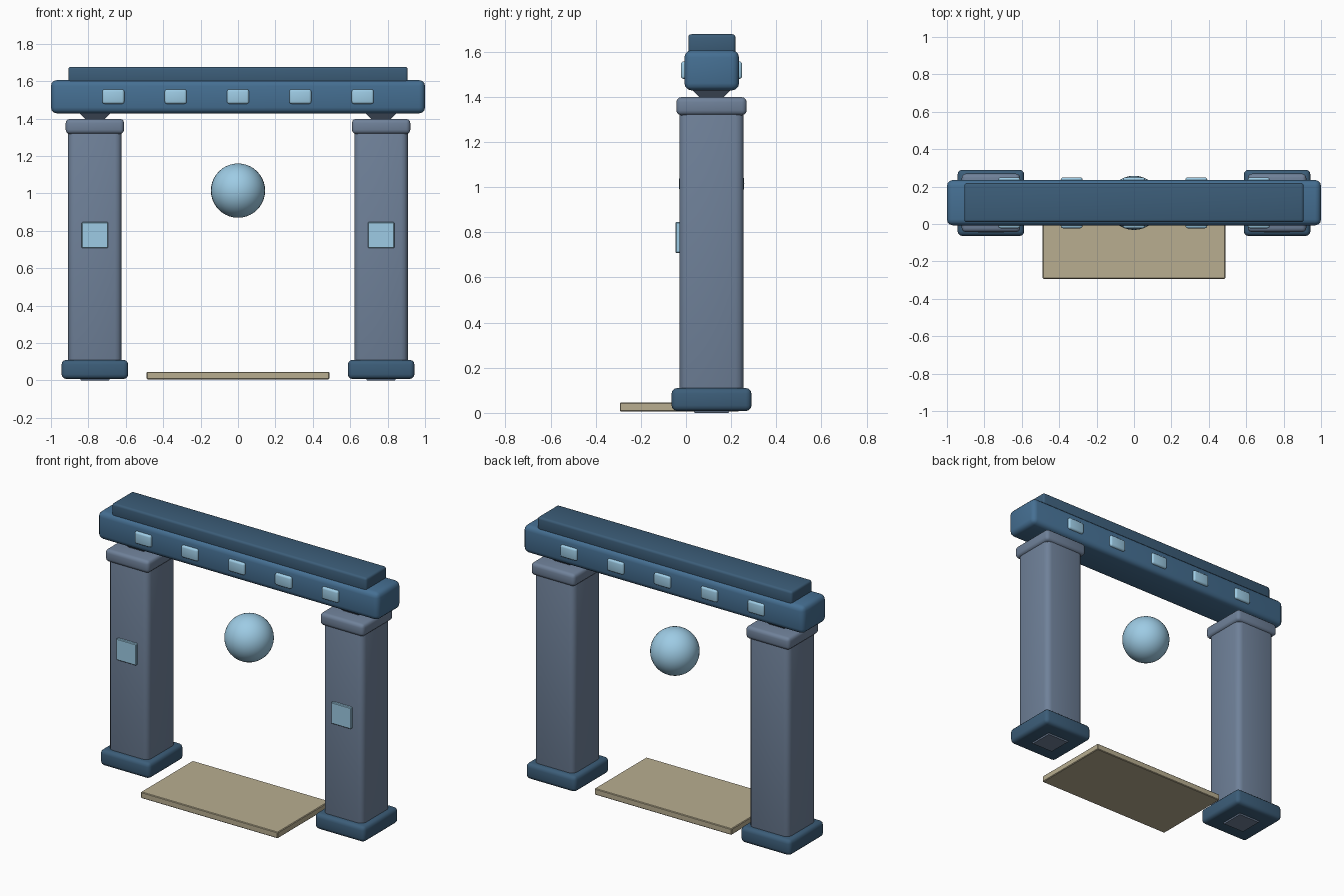
import bpy, bmesh, math

if "Cube" in bpy.data.objects:
    bpy.data.objects.remove(bpy.data.objects["Cube"])

CY = 0.113  # depth centre line of the gate


def material(name, rgb):
    m = bpy.data.materials.new(name)
    m.diffuse_color = (*rgb, 1)
    m.use_nodes = True
    m.node_tree.nodes["Principled BSDF"].inputs["Base Color"].default_value = m.diffuse_color
    return m


NAVY = material("navy", (0.045, 0.11, 0.19))
BLUE = material("blue", (0.06, 0.16, 0.29))
SLATE = material("slate", (0.16, 0.22, 0.32))
GLOW = material("light_blue", (0.34, 0.60, 0.78))
SAND = material("sand", (0.48, 0.42, 0.28))


def finish(name, bm, mat):
    bmesh.ops.recalc_face_normals(bm, faces=bm.faces)
    me = bpy.data.meshes.new(name)
    bm.to_mesh(me)
    bm.free()
    me.materials.append(mat)
    ob = bpy.data.objects.new(name, me)
    bpy.context.collection.objects.link(ob)
    bpy.context.view_layer.objects.active = ob
    bpy.ops.object.select_all(action='DESELECT')
    ob.select_set(True)
    bpy.ops.object.shade_smooth_by_angle(angle=math.radians(35))
    return ob


def block(name, x, y, z, mat, bevel=0.0, segments=3):
    """Rounded box from (min, max) ranges."""
    bm = bmesh.new()
    bmesh.ops.create_cube(bm, size=1)
    for v in bm.verts:
        for i, (a, b) in enumerate((x, y, z)):
            v.co[i] = a if v.co[i] < 0 else b
    if bevel:
        bmesh.ops.bevel(bm, geom=bm.edges[:], offset=bevel, segments=segments,
                        profile=0.5, affect='EDGES')
    return finish(name, bm, mat)


def centred(c, size):
    return (c - size / 2, c + size / 2)


def frustum(name, x, z0, z1, half0, half1, mat):
    """Square tapered block."""
    bm = bmesh.new()
    bmesh.ops.create_cube(bm, size=2)
    for v in bm.verts:
        low = v.co.z < 0
        h = half0 if low else half1
        v.co = (x + v.co.x * h, CY + v.co.y * h, z0 if low else z1)
    return finish(name, bm, mat)


# Two pillars with base, capital, bearing and front panel
for side, s in (("left", -1), ("right", 1)):
    x = 0.765 * s
    block(side + "_base", centred(x, 0.356), centred(CY, 0.354), (0.008, 0.11), NAVY, 0.025)
    frustum(side + "_foot", x, 0.0, 0.05, 0.075, 0.1, SLATE)
    block(side + "_pillar", centred(x, 0.286), centred(CY, 0.285), (0.05, 1.37), SLATE, 0.036)
    block(side + "_capital", centred(x, 0.312), centred(CY, 0.312), (1.318, 1.398), SLATE, 0.022)
    frustum(side + "_bearing", x, 1.39, 1.45, 0.045, 0.105, SLATE)
    block(side + "_panel", centred(x, 0.142), (-0.046, 0.0), (0.708, 0.846), GLOW, 0.004, 1)

# Lintel and top slab
block("lintel", (-1, 1), (-0.007, 0.235), (1.428, 1.606), BLUE, 0.032)
block("top_slab", (-0.907, 0.907), (0.01, 0.219), (1.59, 1.677), NAVY, 0.014)

# Light blocks on both faces of the lintel
for i in range(5):
    x = (i - 2) / 3
    for face, y in (("front", (-0.023, 0.03)), ("back", (0.2, 0.249))):
        block(f"{face}_light_{i + 1}", centred(x, 0.117), y, (1.479, 1.556), GLOW, 0.012)

# Floating orb
bm = bmesh.new()
bmesh.ops.create_uvsphere(bm, u_segments=32, v_segments=20, radius=0.145)
bmesh.ops.translate(bm, verts=bm.verts, vec=(0, CY, 1.015))
finish("orb", bm, GLOW)

# Threshold slab
block("threshold", (-0.488, 0.488), (-0.293, 0.235), (0.006, 0.046), SAND, 0.004, 1)
